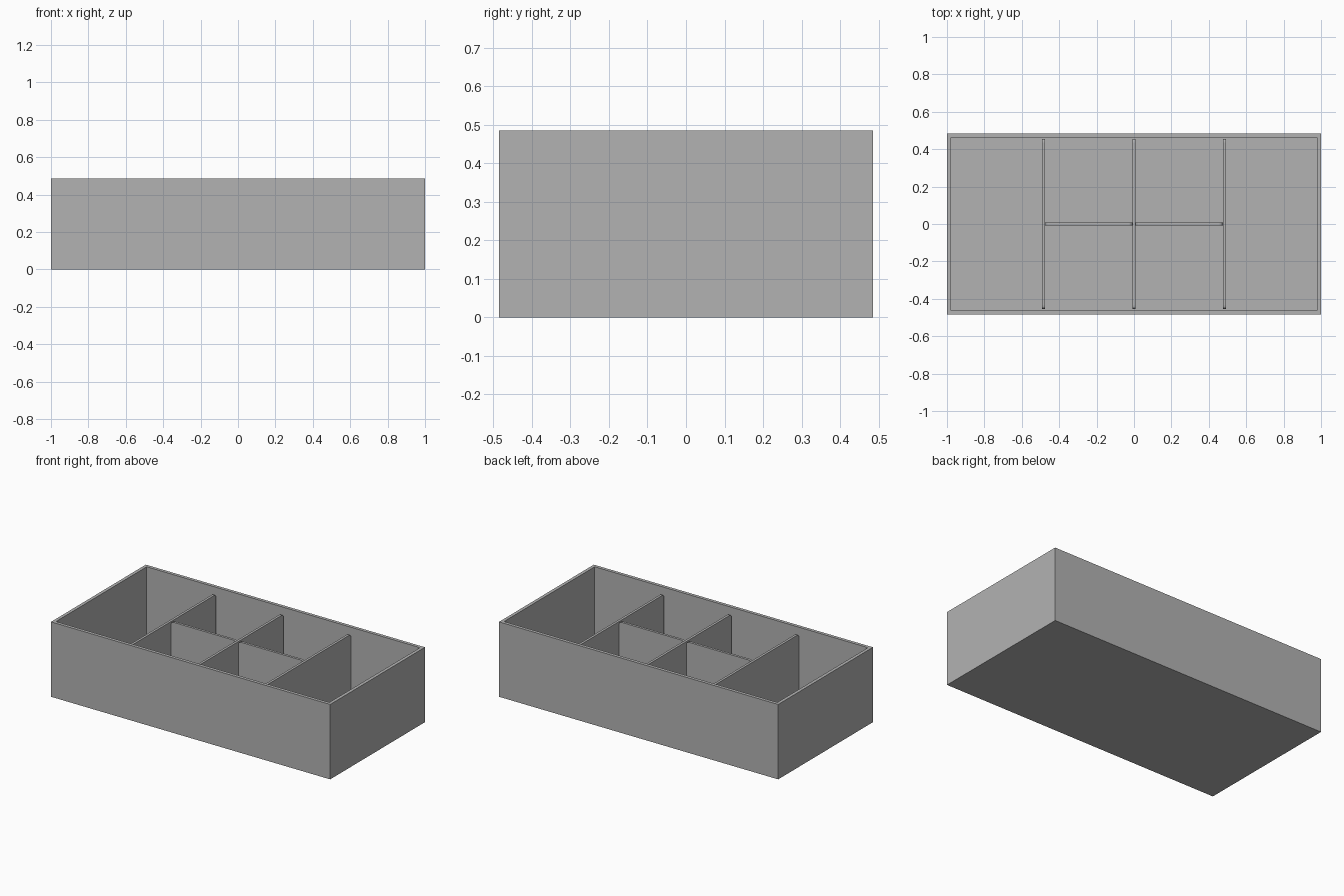
import bpy, bmesh, math

default = bpy.data.objects.get("Cube")
if default:
    bpy.data.objects.remove(default, do_unlink=True)

grey = bpy.data.materials.new("plain_grey")
grey.use_nodes = True
colour = (0.45, 0.45, 0.45, 1)
grey.diffuse_color = colour
grey.node_tree.nodes["Principled BSDF"].inputs["Base Color"].default_value = colour

LENGTH, WIDTH, HEIGHT = 2.0, 0.97, 0.485
WALL, FLOOR = 0.03, 0.03
THICK, DIVIDER_TOP, ROUND = 0.016, 0.445, 0.02
SPACING = 0.483


def add_object(name, bm):
    bmesh.ops.recalc_face_normals(bm, faces=bm.faces)
    mesh = bpy.data.meshes.new(name)
    bm.to_mesh(mesh)
    bm.free()
    mesh.materials.append(grey)
    obj = bpy.data.objects.new(name, mesh)
    bpy.context.collection.objects.link(obj)
    return obj


def divider(name, span, location, angle=0):
    """Upright panel along y with its two upper corners rounded."""
    half = span / 2
    profile = [(-half, FLOOR), (half, FLOOR)]
    for side, start in ((1, 0), (-1, 90)):
        for step in range(5):
            a = math.radians(start + step * 22.5)
            profile.append((side * (half - ROUND) + ROUND * math.cos(a),
                            DIVIDER_TOP - ROUND + ROUND * math.sin(a)))
    bm = bmesh.new()
    face = bm.faces.new([bm.verts.new((-THICK / 2, y, z)) for y, z in profile])
    side = bmesh.ops.extrude_face_region(bm, geom=[face])
    verts = [v for v in side["geom"] if isinstance(v, bmesh.types.BMVert)]
    bmesh.ops.translate(bm, verts=verts, vec=(THICK, 0, 0))
    obj = add_object(name, bm)
    obj.location = location
    obj.rotation_euler.z = angle


# Open tray: inset the top of a block and push it down to the floor
bm = bmesh.new()
bmesh.ops.create_cube(bm, size=1)
for v in bm.verts:
    v.co = (v.co.x * LENGTH, v.co.y * WIDTH, (v.co.z + 0.5) * HEIGHT)
top = max(bm.faces, key=lambda f: f.calc_center_median().z)
bmesh.ops.inset_region(bm, faces=[top], thickness=WALL)
well = bmesh.ops.extrude_discrete_faces(bm, faces=[top])["faces"][0]
bmesh.ops.translate(bm, verts=well.verts, vec=(0, 0, FLOOR - HEIGHT))
add_object("tray", bm)

# Three cross dividers from front to back
for i, name in enumerate(("right", "middle", "left")):
    divider(name + "_divider", WIDTH - 2 * WALL, ((i - 1) * SPACING, 0, 0))

# Two short dividers between them
for side, name in ((-1, "right"), (1, "left")):
    divider(name + "_short_divider", SPACING - THICK,
            (side * SPACING / 2, 0, 0), math.pi / 2)
